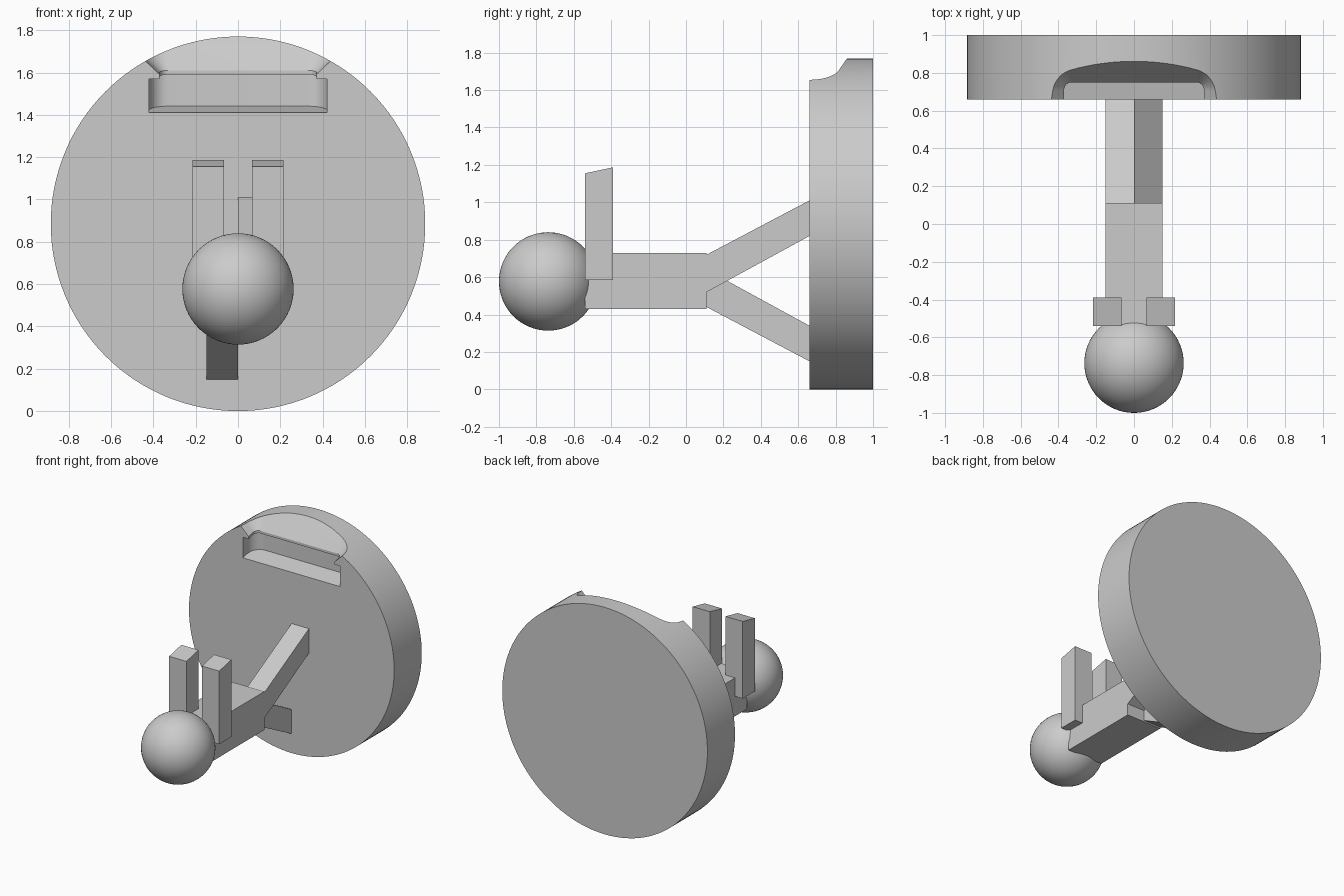
import bpy, bmesh, math

old = bpy.data.objects.get("Cube")
if old:
    bpy.data.objects.remove(old, do_unlink=True)

GREY = (0.6, 0.6, 0.6, 1)
mat = bpy.data.materials.new("plain grey")
mat.use_nodes = True
mat.diffuse_color = GREY
mat.node_tree.nodes["Principled BSDF"].inputs["Base Color"].default_value = GREY

FACE_Y = 0.66      # front face of the disc
MID_Z = 0.58       # height of the arm axis
DISC_R = 0.885


def finish(name, bm):
    bmesh.ops.recalc_face_normals(bm, faces=bm.faces[:])
    mesh = bpy.data.meshes.new(name)
    bm.to_mesh(mesh)
    bm.free()
    mesh.materials.append(mat)
    obj = bpy.data.objects.new(name, mesh)
    bpy.context.collection.objects.link(obj)
    return obj


def smooth(obj):
    bpy.ops.object.select_all(action='DESELECT')
    obj.select_set(True)
    bpy.context.view_layer.objects.active = obj
    bpy.ops.object.shade_smooth_by_angle(angle=math.radians(30))


def loft(name, rings):
    """Skin closed rings of equal length and cap both ends."""
    bm = bmesh.new()
    loops = [[bm.verts.new(p) for p in ring] for ring in rings]
    n = len(loops[0])
    for a, b in zip(loops, loops[1:]):
        for i in range(n):
            j = (i + 1) % n
            bm.faces.new((a[i], a[j], b[j], b[i]))
    bm.faces.new(loops[0])
    bm.faces.new(loops[-1])
    return finish(name, bm)


def side_prism(name, profile, x0, x1):
    """Extrude a (y, z) profile along x."""
    return loft(name, [[(x, y, z) for y, z in profile] for x in (x0, x1)])


def slot_ring(half, depth, radius, z, steps=10):
    """Slot outline with rounded back corners, sloping up to the back."""
    pts = [(-half, -0.1), (half, -0.1)]
    for side in (1, -1):
        arc = [math.pi / 2 * i / steps for i in range(steps + 1)]
        for a in (arc if side == 1 else arc[::-1]):
            pts.append((side * (half - radius + radius * math.cos(a)),
                        depth - radius + radius * math.sin(a)))
    return [(x, FACE_Y + y, z + 0.22 * y) for x, y in pts]


# Large disc
bm = bmesh.new()
bmesh.ops.create_cone(bm, cap_ends=True, segments=128, radius1=DISC_R,
                      radius2=DISC_R, depth=1 - FACE_Y)
for v in bm.verts:
    x, y, z = v.co
    v.co = (x, (1 + FACE_Y) / 2 + z, DISC_R + y)
disc = finish("disc", bm)

# Undercut pocket, and the neck that flares out through the rim
pocket = loft("pocket_cutter", [slot_ring(0.42, 0.14, 0.09, z) for z in (1.41, 1.57)])
rise = 0.25
funnel = loft("funnel_cutter", [
    slot_ring(0.37, 0.09, 0.04, 1.5),
    slot_ring(0.37, 0.09, 0.04, 1.59),
    slot_ring(0.37 + rise * 1.05, 0.09 + rise * 0.82, 0.04 + rise, 1.59 + rise)])
bpy.context.view_layer.objects.active = disc
for cutter in (pocket, funnel):
    cutter.hide_render = True
    mod = disc.modifiers.new("slot", 'BOOLEAN')
    mod.operation = 'DIFFERENCE'
    mod.solver = 'EXACT'
    mod.object = cutter
    bpy.ops.object.modifier_apply(modifier=mod.name)
    bpy.data.objects.remove(cutter, do_unlink=True)
smooth(disc)

# Square arm
side_prism("arm", [(-0.54, 0.43), (0.11, 0.43), (0.11, 0.73), (-0.54, 0.73)], -0.15, 0.15)

# Two struts, mirrored about the arm axis and set side by side
strut = [(0.11, -0.06), (FACE_Y, 0.24), (FACE_Y, 0.43), (0.11, 0.14)]
for name, sign in (("upper_strut", 1), ("lower_strut", -1)):
    side_prism(name, [(y, MID_Z + sign * z) for y, z in strut], 0, sign * 0.15)

# Two upright posts with sloping tops
post = [(-0.54, 0.585), (-0.39, 0.585), (-0.39, 1.187), (-0.54, 1.155)]
for name, sign in (("left_post", 1), ("right_post", -1)):
    side_prism(name, post, sign * 0.067, sign * 0.216)

# Ball on the front end
bm = bmesh.new()
bmesh.ops.create_uvsphere(bm, u_segments=64, v_segments=32, radius=0.263)
bmesh.ops.translate(bm, verts=bm.verts[:], vec=(0, -0.737, MID_Z - 0.003))
smooth(finish("ball", bm))
